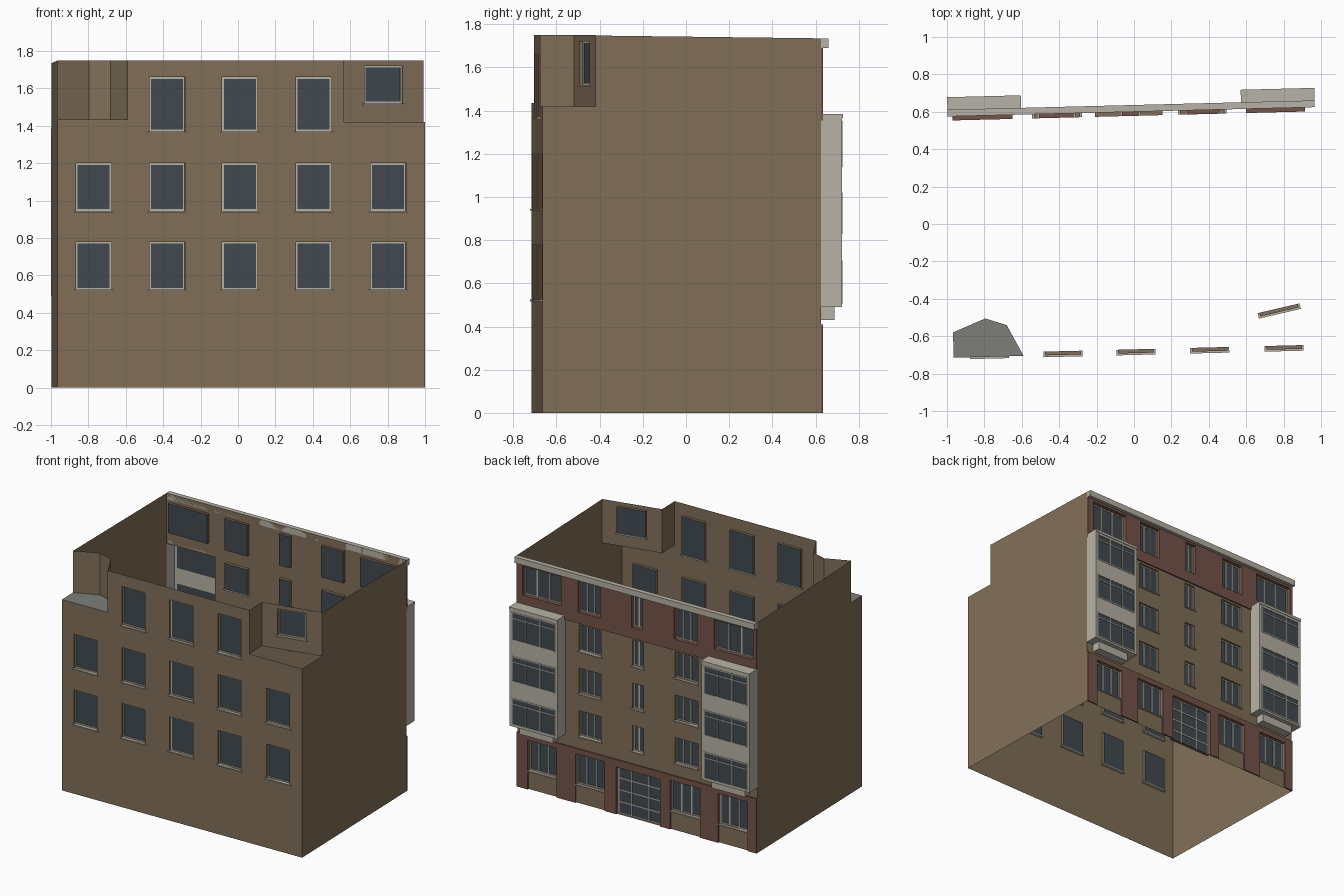
import bpy, bmesh
from math import radians
from mathutils import Matrix, Vector

cube = bpy.data.objects.get("Cube")
if cube:
    bpy.data.objects.remove(cube)

COLOURS = {
    "tan_wall": (0.22, 0.16, 0.10),
    "red_brown": (0.18, 0.088, 0.068),
    "pale_trim": (0.48, 0.45, 0.385),
    "dark_glass": (0.053, 0.067, 0.08),
    "grey_terrace": (0.205, 0.212, 0.195),
}
MATS = []
for mat_name, rgb in COLOURS.items():
    m = bpy.data.materials.new(mat_name)
    m.use_nodes = True
    m.diffuse_color = (*rgb, 1)
    m.node_tree.nodes["Principled BSDF"].inputs["Base Color"].default_value = (*rgb, 1)
    MATS.append(m)
TAN, RED, TRIM, GLASS, TERRACE = range(5)

TURN = Matrix.Rotation(radians(1.45), 4, "Z")   # the plot is slightly askew
HALF, FRONT, BACK = 0.982, -0.69, 0.60
TOP, BACK_TOP = 1.75, 1.735


class Plane:
    """Facade frame: u runs along the wall, v outward, z up."""
    def __init__(self, origin, along, out):
        self.o, self.a, self.n = (Vector((*p, 0)) for p in (origin, along, out))

    def at(self, u, v, z):
        return self.o + self.a * u + self.n * v + Vector((0, 0, z))


def face(bm, points, mat):
    f = bm.faces.new([bm.verts.new(p) for p in points])
    f.material_index = mat


def box(bm, pl, u0, u1, v0, v1, z0, z1, mat):
    vs = [bm.verts.new(pl.at(u, v, z)) for u in (u0, u1) for v in (v0, v1) for z in (z0, z1)]
    for q in ((0, 1, 3, 2), (4, 6, 7, 5), (0, 4, 5, 1), (2, 3, 7, 6), (0, 2, 6, 4), (1, 5, 7, 3)):
        bm.faces.new([vs[i] for i in q]).material_index = mat


def sheet(bm, pl, u0, u1, z0, z1, holes, mat, v=0.0):
    """Flat wall with rectangular openings or notches."""
    us = sorted({u0, u1} | {u for h in holes for u in h[:2] if u0 < u < u1})
    zs = sorted({z0, z1} | {z for h in holes for z in h[2:] if z0 < z < z1})
    for a, b in zip(us, us[1:]):
        for c, d in zip(zs, zs[1:]):
            mu, mz = (a + b) / 2, (c + d) / 2
            if not any(h[0] < mu < h[1] and h[2] < mz < h[3] for h in holes):
                face(bm, [pl.at(a, v, c), pl.at(b, v, c), pl.at(b, v, d), pl.at(a, v, d)], mat)


def window(bm, pl, hole, glass_v, front_v=0.0, cols=(), rows=(), sill=True, reveal=TAN, bar=0.009):
    """Reveal, pane, frame with bars, and sill."""
    u0, u1, z0, z1 = hole
    ring = [(u0, z0), (u1, z0), (u1, z1), (u0, z1)]
    for (a, c), (b, d) in zip(ring, ring[1:] + ring[:1]):
        face(bm, [pl.at(a, front_v, c), pl.at(b, front_v, d),
                  pl.at(b, glass_v, d), pl.at(a, glass_v, c)], reveal)
    face(bm, [pl.at(u, glass_v, z) for u, z in ring], GLASS)
    va, vb = glass_v + 0.001, glass_v + 0.006
    for u in [u0, u1 - bar] + [u0 + (u1 - u0) * t - bar / 2 for t in cols]:
        box(bm, pl, u, u + bar, va, vb, z0, z1, TRIM)
    for z in [z0, z1 - bar] + [z0 + (z1 - z0) * t - bar / 2 for t in rows]:
        box(bm, pl, u0, u1, va, vb - 0.001, z, z + bar, TRIM)
    if sill:
        box(bm, pl, u0 - 0.01, u1 + 0.01, glass_v, front_v + 0.01, z0 - 0.008, z0, TRIM)


def finish(name, bm, thickness=0):
    bmesh.ops.remove_doubles(bm, verts=bm.verts, dist=0.0001)
    bmesh.ops.recalc_face_normals(bm, faces=bm.faces)
    bm.transform(TURN)
    me = bpy.data.meshes.new(name)
    bm.to_mesh(me)
    bm.free()
    for m in MATS:
        me.materials.append(m)
    ob = bpy.data.objects.new(name, me)
    bpy.context.collection.objects.link(ob)
    if thickness:
        mod = ob.modifiers.new("thickness", "SOLIDIFY")
        mod.thickness, mod.offset = thickness, 0


front = Plane((0, FRONT), (1, 0), (0, -1))
back = Plane((0, BACK), (1, 0), (0, 1))

# Front wall with corner notches and window openings
L_NOTCH, R_NOTCH = -0.608, 0.55
L_SILL, R_SILL = 1.435, 1.42
centres = [-0.79, -0.397, -0.007, 0.387, 0.785]
front_holes = [(c - 0.095, c + 0.095, a, b) for a, b in ((0.525, 0.78), (0.945, 1.2)) for c in centres]
front_holes += [(c - 0.095, c + 0.095, 1.37, 1.66) for c in centres[1:4]]
notches = [(-HALF, L_NOTCH, L_SILL, TOP), (R_NOTCH, HALF, R_SILL, TOP)]
bm = bmesh.new()
sheet(bm, front, -HALF, HALF, 0, TOP, front_holes + notches, TAN)
finish("front_wall", bm)
bm = bmesh.new()
for h in front_holes:
    window(bm, front, h, -0.02)
finish("front_windows", bm)

# Side walls with sloping tops, stepped at the notches
for name, x, y, z in (("right_side_wall", -HALF, -0.555, L_SILL), ("left_side_wall", HALF, -0.445, R_SILL)):
    bm = bmesh.new()
    profile = [(FRONT, 0), (BACK, 0), (BACK, BACK_TOP), (y, TOP - 0.002), (y, z), (FRONT, z)]
    face(bm, [(x, py, pz) for py, pz in profile], TAN)
    finish(name, bm)

# Terrace in one corner, with its faceted set-back wall
outline = [(-HALF, -0.555), (-0.808, -0.485), (-0.694, -0.523), (L_NOTCH, FRONT)]
bm = bmesh.new()
for a, b in zip(outline, outline[1:]):
    face(bm, [(*a, L_SILL), (*b, L_SILL), (*b, TOP), (*a, TOP)], TAN)
finish("terrace_wall", bm)
bm = bmesh.new()
face(bm, [(*p, L_SILL) for p in outline + [(-HALF, FRONT)]], TERRACE)
finish("terrace_floor", bm)

# Slanted set-back wall in the other corner
start, end = Vector((R_NOTCH, -0.534)), Vector((HALF, -0.445))
along = (end - start).normalized()
slant = Plane(start, along, (along.y, -along.x))
hole = (0.115, 0.325, 1.52, 1.72)
bm = bmesh.new()
sheet(bm, slant, 0, (end - start).length, R_SILL, TOP, [hole], TAN)
face(bm, [(R_NOTCH, y, z) for y, z in ((FRONT, R_SILL), (start.y, R_SILL), (start.y, TOP), (FRONT, TOP))], TAN)
finish("slanted_wall", bm)
bm = bmesh.new()
window(bm, slant, hole, -0.02)
finish("slanted_window", bm)

# Rear openings
storeys = [(0.505, 0.695), (0.825, 1.015), (1.145, 1.34)]
columns = [(-0.494, -0.308), (-0.05, 0.04), (0.297, 0.477)]
middle = [(*c, *s) for s in storeys for c in columns]
attic = [(*c, 1.44, 1.675) for c in columns]
attic += [(-0.955, -0.635, 1.45, 1.67), (0.615, 0.93, 1.45, 1.67)]
shop_spans = [(-0.91, -0.667), (-0.52, -0.274), (0.26, 0.50), (0.655, 0.89)]
shops = [(*s, 0.14, 0.37) for s in shop_spans]
door = (-0.193, 0.167, 0.0, 0.355)
bays = [(-HALF, -0.588), (0.588, HALF)]
bay_holes = [(a, b, 0.495, 1.355) for a, b in bays]

# Rear wall, red facing bands and cornice
bm = bmesh.new()
sheet(bm, back, -HALF, HALF, 0, BACK_TOP, middle + attic + shops + [door] + bay_holes, TAN)
finish("rear_wall", bm)
bm = bmesh.new()
sheet(bm, back, -HALF, HALF, 1.355, 1.69, attic, RED, 0.006)
finish("attic_facing", bm, 0.01)
bm = bmesh.new()
sheet(bm, back, -HALF, HALF, 0, 0.41, [(*s, 0, 0.37) for s in shop_spans] + [door], RED, 0.006)
finish("ground_floor_facing", bm, 0.01)
bm = bmesh.new()
box(bm, back, -HALF, HALF, 0, 0.036, 1.69, BACK_TOP, TRIM)
finish("cornice", bm)

# Rear windows and entrance
bm = bmesh.new()
for h in middle + attic + shops:
    width = h[1] - h[0]
    cols = (0.5,) if width < 0.1 else (0.35, 0.68)
    window(bm, back, h, -0.022, 0.011 if h in attic else 0.0, cols,
           reveal=RED if h in attic else TAN, sill=h not in attic)
finish("rear_windows", bm)
bm = bmesh.new()
window(bm, back, door, -0.022, 0.0, (0.3, 0.7), (0.25, 0.5, 0.75), sill=False)
finish("entrance_glazing", bm)

# Glazed bays: open-backed boxes with three strips of windows
DEPTH = 0.098
for name, (a, b) in zip(("right_bay", "left_bay"), bays):
    bm = bmesh.new()
    strips = [(a + 0.02, b - 0.02, c, d) for c, d in ((0.505, 0.705), (0.828, 1.02), (1.14, 1.352))]
    sheet(bm, back, a, b, 0.49, 1.365, strips, TRIM, DEPTH)
    for u in (a, b):
        face(bm, [back.at(u, v, z) for v, z in ((0, 0.49), (DEPTH, 0.49), (DEPTH, 1.365), (0, 1.365))], TRIM)
    face(bm, [back.at(u, v, 0.49) for u, v in ((a, 0), (b, 0), (b, DEPTH), (a, DEPTH))], TRIM)
    box(bm, back, a, b, 0, DEPTH + 0.005, 1.365, 1.385, TRIM)
    box(bm, back, a + 0.06, b - 0.06, 0, 0.065, 0.43, 0.49, TRIM)
    finish(name, bm)
    bm = bmesh.new()
    for h in strips:
        window(bm, back, h, DEPTH - 0.002, DEPTH, (0.34, 0.67), (0.78,), sill=False, reveal=TRIM, bar=0.007)
    finish(name + "_windows", bm)
